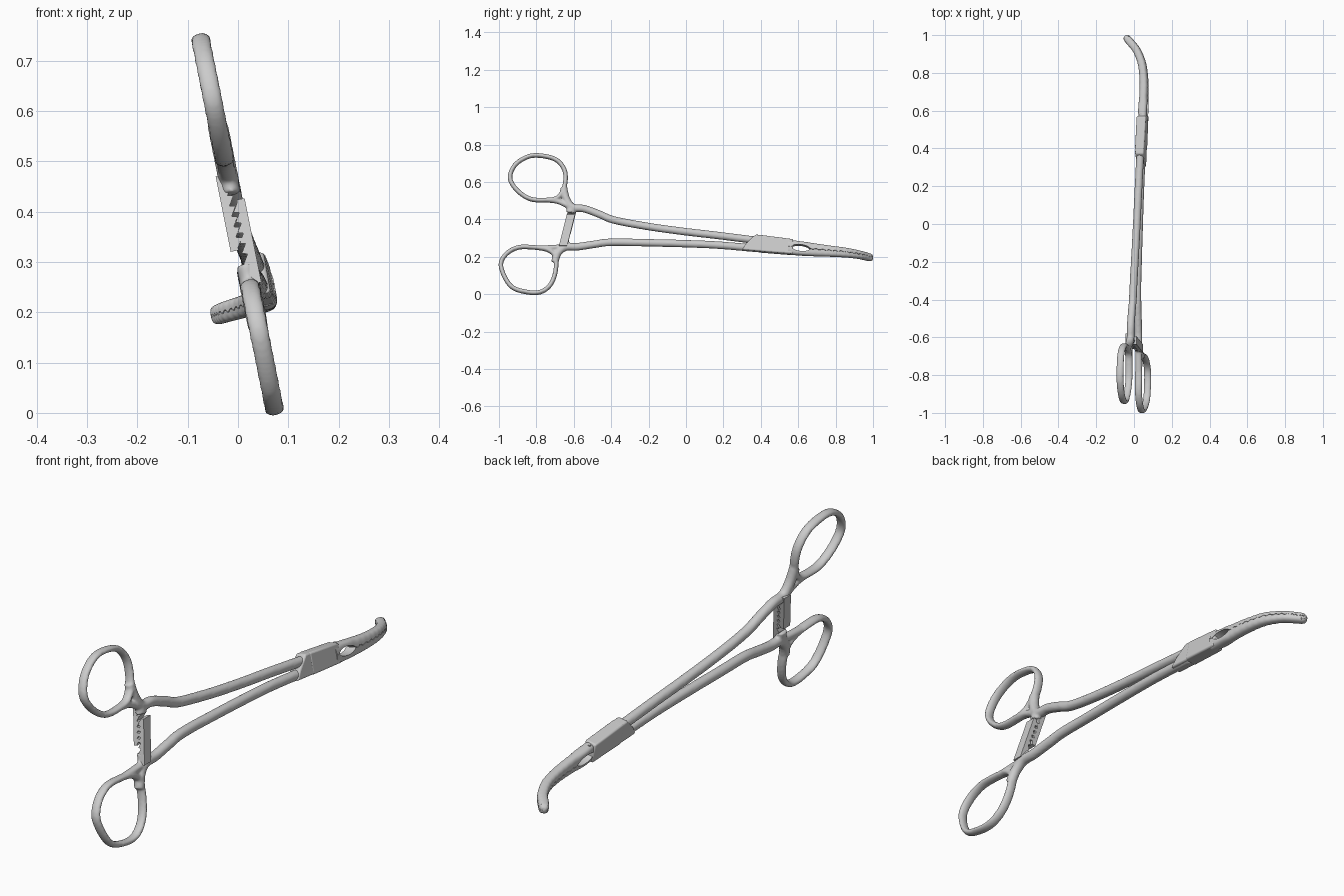
import bpy, bmesh, math
from mathutils import Vector

if "Cube" in bpy.data.objects:
    bpy.data.objects.remove(bpy.data.objects["Cube"])

N = Vector((1, 0, 0.2)).normalized()      # normal of the tilted instrument plane
W = Vector((-0.2, 0, 1)).normalized()     # "up" inside that plane


def P(y, z, n=0.0):
    x = -0.2 * (z - 0.37) + 0.025 * max(0, y + 0.3)
    return Vector((x, y, z)) + N * n


def spline(pts, per, closed=False):
    # Catmull-Rom resampling of tuples of any size
    out, m = [], len(pts)
    for i in range(m if closed else m - 1):
        idx = [(i + k) % m if closed else min(max(i + k, 0), m - 1) for k in (-1, 0, 1, 2)]
        a, b, c, d = (Vector(pts[j]) for j in idx)
        for s in range(per):
            t = s / per
            out.append(0.5 * (2 * b + (c - a) * t + (2 * a - 5 * b + 4 * c - d) * t * t
                              + (3 * b - a - 3 * c + d) * t ** 3))
    if not closed:
        out.append(Vector(pts[-1]))
    return out


def skin(bm, rings, closed=False):
    rows = [[bm.verts.new(p) for p in r] for r in rings]
    k = len(rows[0])
    for i in range(len(rows) if closed else len(rows) - 1):
        a, b = rows[i], rows[(i + 1) % len(rows)]
        for j in range(k):
            bm.faces.new((a[j], a[(j + 1) % k], b[(j + 1) % k], b[j]))
    if not closed:
        bm.faces.new(rows[0])
        bm.faces.new(rows[-1])


def rod(bm, pts, hw, hr, closed=False, per=8):
    # elliptical rod following (y, z) points in the instrument plane
    c = [P(*p) for p in spline(pts, per, closed)]
    rings, m = [], len(c)
    for i, p in enumerate(c):
        a = c[i - 1] if (closed or i) else p
        b = c[(i + 1) % m] if (closed or i < m - 1) else p
        r = N.cross((b - a).normalized())
        rings.append([p + N * hw * math.cos(q * math.pi / 8) + r * hr * math.sin(q * math.pi / 8)
                      for q in range(16)])
    skin(bm, rings, closed)


def finish(bm, name, angle=35):
    bmesh.ops.recalc_face_normals(bm, faces=bm.faces[:])
    me = bpy.data.meshes.new(name)
    bm.to_mesh(me)
    bm.free()
    me.shade_smooth()
    me.set_sharp_from_angle(angle=math.radians(angle))
    ob = bpy.data.objects.new(name, me)
    bpy.context.collection.objects.link(ob)
    return ob


def prism(name, near, far, bevel):
    bm = bmesh.new()
    skin(bm, [near, far])
    ob = finish(bm, name)
    if bevel:
        b = ob.modifiers.new("bevel", 'BEVEL')
        b.width, b.segments = bevel, 3
    return ob


# Handles: finger ring, neck, web and shank fused into one smooth body
def handle(name, ring, shank, web, stub):
    bm = bmesh.new()
    rod(bm, ring, 0.020, 0.0125, True)
    rod(bm, shank, 0.021, 0.0205)
    rod(bm, web, 0.018, 0.014)
    rod(bm, stub, 0.019, 0.025)
    ob = finish(bm, name, 180)
    r = ob.modifiers.new("fuse", 'REMESH')
    r.mode, r.voxel_size, r.use_smooth_shade = 'VOXEL', 0.005, True
    s = ob.modifiers.new("soften", 'SMOOTH')
    s.factor, s.iterations = 0.5, 8


handle("upper_handle",
       [(-.941, .623), (-.912, .693), (-.837, .738), (-.757, .738), (-.687, .714), (-.647, .655),
        (-.65, .575), (-.687, .516), (-.757, .503), (-.837, .511), (-.906, .559)],
       [(-.655, .57), (-.64, .51), (-.607, .465), (-.543, .457), (-.463, .428), (-.382, .396),
        (-.195, .361), (0, .334), (.18, .313), (.40, .285)],
       [(-.74, .504), (-.68, .495), (-.62, .465)],
       [(-.61, .475), (-.617, .435)])
handle("lower_handle",
       [(-.989, .147), (-.965, .211), (-.901, .249), (-.821, .251), (-.741, .238), (-.698, .20),
        (-.698, .12), (-.725, .051), (-.778, .012), (-.853, .012), (-.938, .045)],
       [(-.702, .17), (-.685, .22), (-.644, .252), (-.58, .254), (-.489, .267), (-.398, .278),
        (-.195, .275), (0, .270), (.18, .262), (.40, .243)],
       [(-.78, .247), (-.71, .250), (-.64, .255)],
       [(-.653, .25), (-.648, .295)])


# Ratchet: two saw-toothed bars facing each other
def ratchet(name, z0, z1, side, t0, t1):
    prof = [(z0, 0.024), (z0, 0.008)]
    steps = 6
    d = (t1 - t0) / steps
    for i in range(steps):
        a = t0 + i * d
        prof += [(a, 0.008), (a + d * 0.85, -0.003)] if side < 0 else \
                [(a + d * 0.1, -0.003), (a + d * 0.95, 0.008)]
    prof += [(z1, 0.008), (z1, 0.024)]
    row = lambda h: [P(-.612 + .25 * (z - .435) + h, z, side * n) for z, n in prof]
    prism(name, row(-0.022), row(0.022), 0)


ratchet("upper_ratchet", .325, .475, -1, .33, .455)
ratchet("lower_ratchet", .255, .422, 1, .295, .418)


# Box joint: shoulder with the diagonal step, then the flat box
def plate(name, outline, n):
    prism(name, [P(y, z, -n) for y, z in outline], [P(y, z, n) for y, z in outline], 0.007)


plate("joint_shoulder", [(.325, .272), (.372, .316), (.42, .311), (.42, .225), (.30, .235)], 0.0235)
plate("box_joint", [(.395, .314), (.572, .291), (.572, .212), (.395, .226)], 0.025)

# Jaws: curved half-round blades with an eye opening and a serrated bite
stations = [(.05, .545, .252, .023, .040), (.049, .60, .246, .023, .0385), (.052, .66, .240, .023, .036),
            (.053, .76, .231, .022, .030), (.042, .85, .223, .021, .026), (.014, .92, .212, .020, .0225),
            (-.020, .963, .202, .020, .021), (-.035, .981, .197, .019, .020), (-.0405, .989, .195, .0165, .0175),
            (-.0445, .995, .194, .010, .011), (-.046, .9975, .194, .002, .002)]


def jaw(name, sign):
    st = spline(stations, 12)
    rings = []
    for i, s in enumerate(st):
        c = Vector(s[:3])
        t = Vector(st[min(i + 1, len(st) - 1)][:3]) - Vector(st[max(i - 1, 0)][:3])
        b = t.cross(W).normalized()
        hw, hh, y = s[3], s[4], c.y
        eye = max(0, 1 - ((y - .613) / .05) ** 2)
        g = 0.0008 + 0.017 * eye ** 0.6
        if y > .67:
            g += sign * 0.0022 * (1 if i % 4 < 2 else -1) * min(1, hh / 0.02)
        g = min(g, hh * 0.9)
        ring = []
        for k in range(17):
            a = math.pi * k / 16
            ca, sa = math.cos(a), max(0, math.sin(a))
            u = math.copysign(abs(ca) ** 0.75, ca) * hw
            ring.append(c + b * u + W * sign * (g + (hh - g) * sa ** 0.75))
        rings.append(ring)
    bm = bmesh.new()
    skin(bm, rings)
    finish(bm, name, 40)


jaw("upper_jaw", 1)
jaw("lower_jaw", -1)

# Small hinge pin showing on the top edge
pin = [Vector((.036 + .006 * math.cos(k * math.pi / 6), .582 + .006 * math.sin(k * math.pi / 6), .27))
       for k in range(12)]
prism("hinge_pin", pin, [p + Vector((0, 0, .017)) for p in pin], 0)
